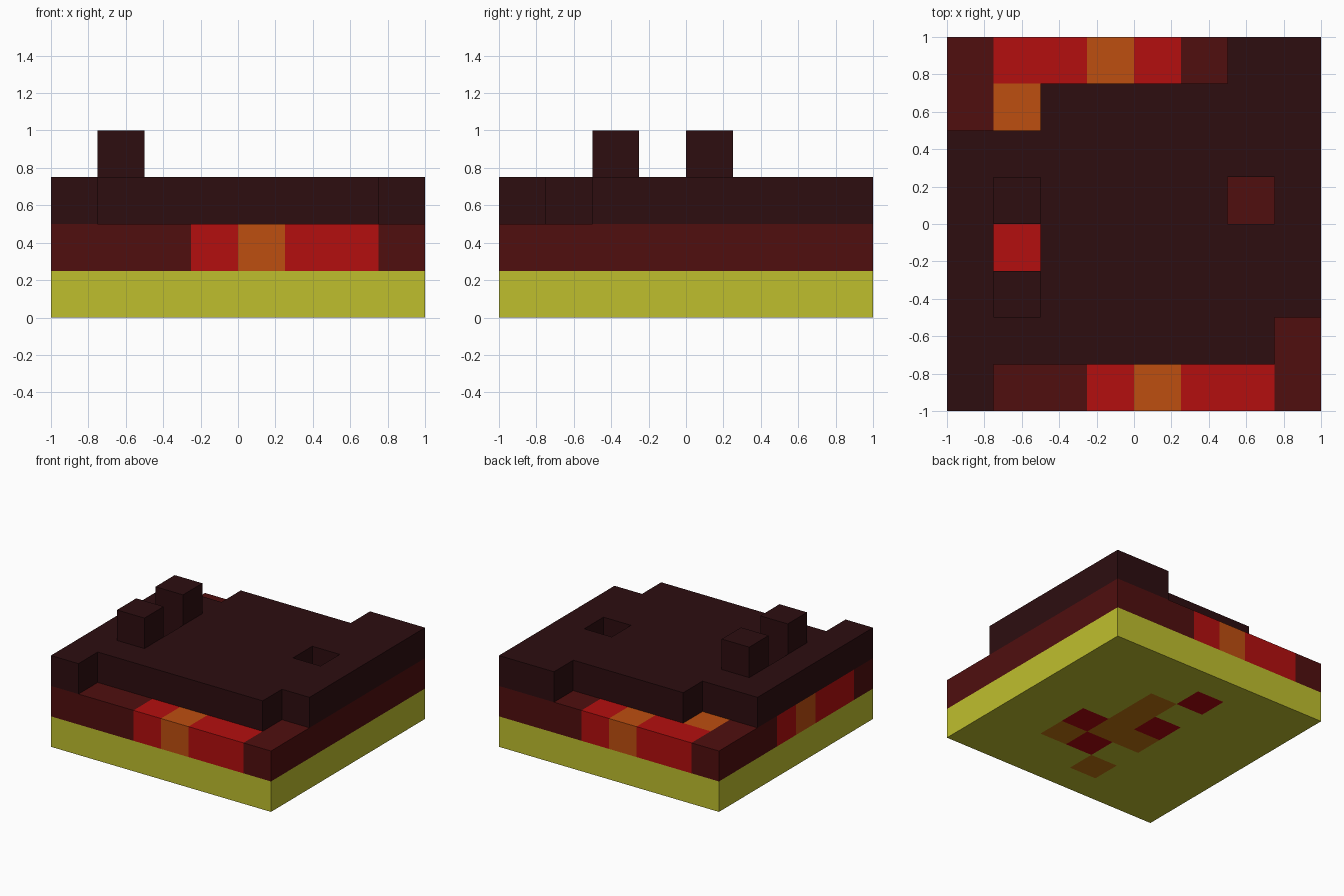
import bpy
import bmesh
from mathutils import Vector

cube = bpy.data.objects.get("Cube")
if cube:
    bpy.data.objects.remove(cube, do_unlink=True)

CELL = 0.25
HALF = 1.0


def make_material(name, rgb):
    mat = bpy.data.materials.new(name)
    mat.use_nodes = True
    color = (*rgb, 1.0)
    mat.diffuse_color = color
    mat.node_tree.nodes["Principled BSDF"].inputs["Base Color"].default_value = color
    return mat


# Palette: one letter per colour
MATERIALS = {
    "Y": make_material("yellow", (0.52, 0.52, 0.027)),
    "A": make_material("amber", (0.51, 0.17, 0.005)),
    "C": make_material("crimson", (0.42, 0.002, 0.005)),
    "D": make_material("dark_red", (0.08, 0.0045, 0.0045)),
    "R": make_material("red", (0.456, 0.0045, 0.0045)),
    "O": make_material("orange", (0.515, 0.077, 0.005)),
    "K": make_material("charred_brown", (0.026, 0.004, 0.005)),
}

# Block plans from bottom to top; each string is a row, back row first
PLANS = {
    "yellow_base": ["YYYYYYYY", "YYYCYYYY", "YYYYAYYY", "YYYCAYYY",
                    "YYYAACYY", "YYYYCAYY", "YYYAYYYY", "YYYYYYYY"],
    "ember_layer": ["DRRORDDD", "DODDDDDD", "DDDDDDDD", "RDDDDDDD",
                    "ORDDDDDD", "RDDDDDDD", "RDDDDDDD", "DDDRORRD"],
    "charred_crust": ["......KK", "..KKKKKK", "KKKKKKKK", "KKKKKK.K",
                      "K.KKKKKK", "KKKKKKKK", "KKKKKKK.", "K......."],
    "top_posts": ["", "", "", ".K", "", ".K", "", ""],
}

# All filled blocks, keyed by column, row from the front, and level
blocks = {}
for level, plan in enumerate(PLANS.values()):
    for row, line in enumerate(reversed(plan)):
        for col, letter in enumerate(line):
            if letter != ".":
                blocks[col, row, level] = letter


def build_layer(name, level):
    """Make the outer faces of one level of blocks."""
    bm = bmesh.new()
    mesh = bpy.data.meshes.new(name)
    used = sorted({c for key, c in blocks.items() if key[2] == level})
    for letter in used:
        mesh.materials.append(MATERIALS[letter])
    for key, letter in blocks.items():
        if key[2] != level:
            continue
        corner = Vector(key) * CELL - Vector((HALF, HALF, 0))
        for axis in range(3):
            for side in (0, 1):
                step = list(key)
                step[axis] += 2 * side - 1
                if tuple(step) in blocks:
                    continue
                u, v, n = Vector(), Vector(), Vector()
                n[axis] = u[(axis + 1) % 3] = v[(axis + 2) % 3] = CELL
                if not side:
                    u, v = v, u
                p = corner + n * side
                face = bm.faces.new([bm.verts.new(q) for q in (p, p + u, p + u + v, p + v)])
                face.material_index = used.index(letter)
    bmesh.ops.remove_doubles(bm, verts=bm.verts, dist=0.001)
    bm.to_mesh(mesh)
    bm.free()
    bpy.context.collection.objects.link(bpy.data.objects.new(name, mesh))


for level, name in enumerate(PLANS):
    build_layer(name, level)
